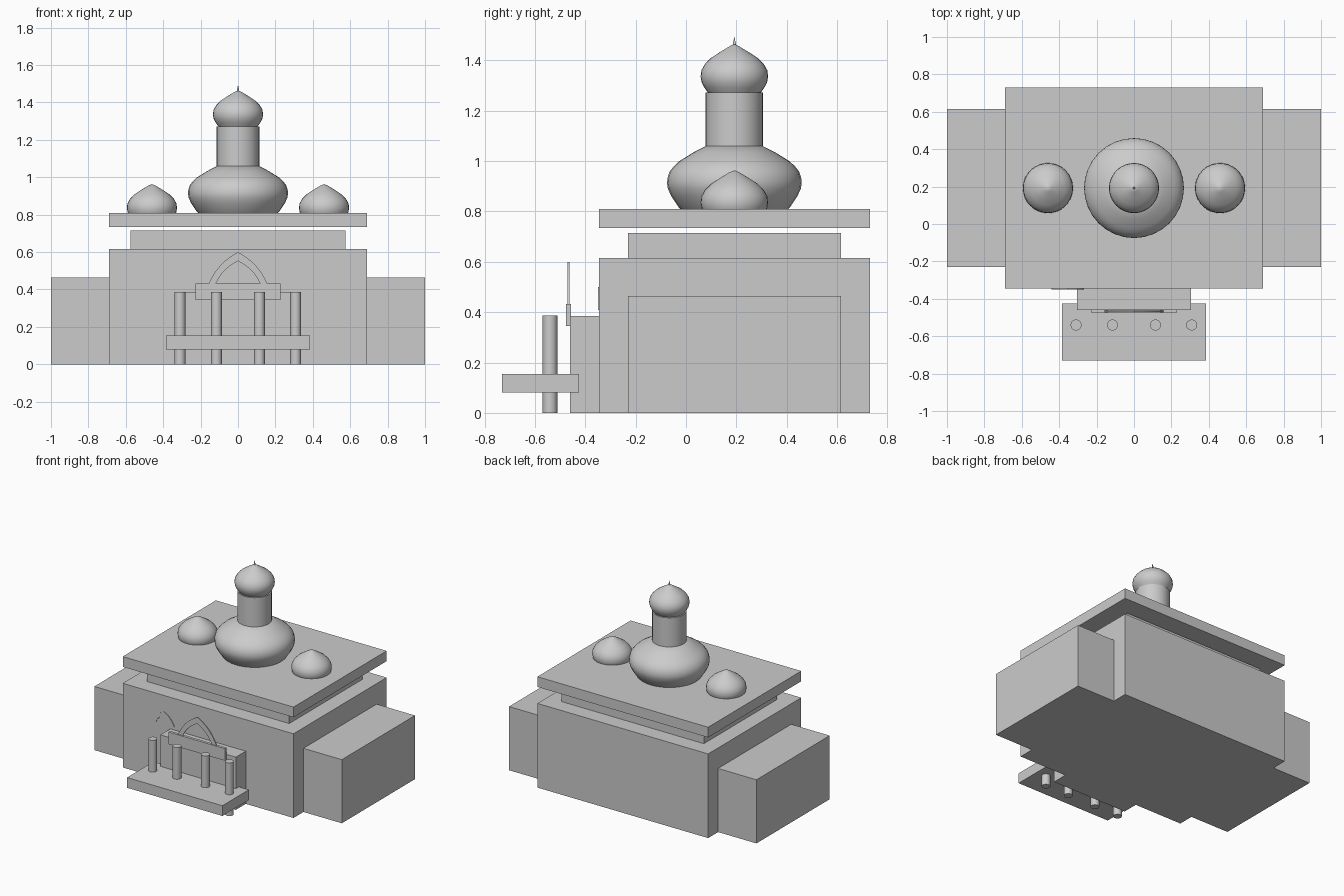
import bpy, bmesh, math

if "Cube" in bpy.data.objects:
    bpy.data.objects.remove(bpy.data.objects["Cube"])

stone = bpy.data.materials.new("grey_stone")
stone.diffuse_color = (0.6, 0.6, 0.6, 1)
stone.use_nodes = True
stone.node_tree.nodes["Principled BSDF"].inputs["Base Color"].default_value = stone.diffuse_color


def finish(name, bm, smooth=False):
    bmesh.ops.recalc_face_normals(bm, faces=bm.faces)
    me = bpy.data.meshes.new(name)
    bm.to_mesh(me)
    bm.free()
    me.materials.append(stone)
    ob = bpy.data.objects.new(name, me)
    bpy.context.collection.objects.link(ob)
    if smooth:
        bpy.ops.object.select_all(action='DESELECT')
        ob.select_set(True)
        bpy.context.view_layer.objects.active = ob
        bpy.ops.object.shade_smooth_by_angle(angle=math.radians(35))
    return ob


def box(name, x0, x1, y0, y1, z0, z1):
    bm = bmesh.new()
    bmesh.ops.create_cube(bm, size=1)
    for v in bm.verts:
        v.co = (x1 if v.co.x > 0 else x0,
                y1 if v.co.y > 0 else y0,
                z1 if v.co.z > 0 else z0)
    return finish(name, bm)


def lathe(name, profile, x, y, dz=0, sides=32):
    """Turn (radius, height) points around a vertical axis."""
    bm = bmesh.new()
    rings = []
    for r, z in profile:
        if r == 0:
            rings.append([bm.verts.new((x, y, z + dz))] * sides)
        else:
            rings.append([bm.verts.new((x + r * math.cos(2 * math.pi * i / sides),
                                        y + r * math.sin(2 * math.pi * i / sides), z + dz))
                          for i in range(sides)])
    for a, b in zip(rings, rings[1:]):
        for i in range(sides):
            j = (i + 1) % sides
            bm.faces.new(list(dict.fromkeys((a[i], a[j], b[j], b[i]))))
    for ring in (rings[0], rings[-1]):
        if ring[0] is not ring[1]:
            bm.faces.new(ring)
    return finish(name, bm, True)


def arch(name, cx, y0, y1, z0, scale):
    """Thin pointed arch band."""
    def side(w, h):
        pts = []
        for i in range(9):
            t = i / 8
            bulge = 0.09 * math.sin(math.pi * t)
            pts.append((w * (1 - t + bulge), h * (t + bulge)))
        return pts
    outer, inner = side(0.158, 0.17), side(0.12, 0.122)
    outer = [(-x, z) for x, z in outer] + outer[-2::-1]
    inner = [(-x, z) for x, z in inner] + inner[-2::-1]
    bm = bmesh.new()
    cols = []
    for o, n in zip(outer, inner):
        cols.append([bm.verts.new((cx + p[0] * scale, y, z0 + p[1] * scale))
                     for p, y in ((o, y0), (n, y0), (n, y1), (o, y1))])
    for a, b in zip(cols, cols[1:]):
        for i in range(4):
            j = (i + 1) % 4
            bm.faces.new((a[i], a[j], b[j], b[i]))
    bm.faces.new(cols[0])
    bm.faces.new(cols[-1])
    return finish(name, bm)


# Main building masses
box("main_hall", -0.69, 0.69, -0.345, 0.73, 0, 0.615)
for side, s in (("left", -1), ("right", 1)):
    box(side + "_wing", *sorted((s * 0.69, s * 1.0)), -0.23, 0.615, 0, 0.465)
box("upper_storey", -0.575, 0.575, -0.23, 0.615, 0.615, 0.715)
box("roof_slab", -0.69, 0.69, -0.345, 0.73, 0.735, 0.81)

# Entrance porch
box("porch_block", -0.305, 0.305, -0.46, -0.345, 0, 0.385)
box("porch_platform", -0.385, 0.385, -0.73, -0.425, 0.08, 0.155)
box("porch_lintel", -0.228, 0.228, -0.477, -0.457, 0.345, 0.433)
for i, x in enumerate((-0.31, -0.115, 0.115, 0.308)):
    lathe(f"porch_column_{i + 1}", [(0.029, 0), (0.029, 0.387)], x, -0.54, sides=24)
arch("entrance_arch", 0, -0.471, -0.463, 0.43, 1)
arch("wall_arch", -0.355, -0.35, -0.34, 0.408, 0.54)

# Domes
DY = 0.192
lathe("central_dome", [(0.205, 0.80), (0.22, 0.815), (0.25, 0.86), (0.264, 0.89),
                       (0.267, 0.91), (0.266, 0.93), (0.258, 0.957), (0.24, 0.98),
                       (0.218, 1.0), (0.163, 1.034), (0.112, 1.06)], 0, DY)
lathe("tower_drum", [(0.114, 1.05), (0.114, 1.272)], 0, DY)
onion = [(0.098, 1.262), (0.118, 1.29), (0.13, 1.312), (0.134, 1.335), (0.131, 1.36),
         (0.117, 1.385), (0.092, 1.41), (0.055, 1.434), (0.02, 1.455)]
lathe("tower_onion_dome", onion + [(0, 1.465)], 0, DY)
lathe("tower_spike", [(0.008, 1.445), (0.006, 1.465), (0, 1.495)], 0, DY, sides=12)
for side, s in (("left", -1), ("right", 1)):
    lathe(side + "_small_dome", onion + [(0, 1.463)], s * 0.46, DY, dz=-0.5)
